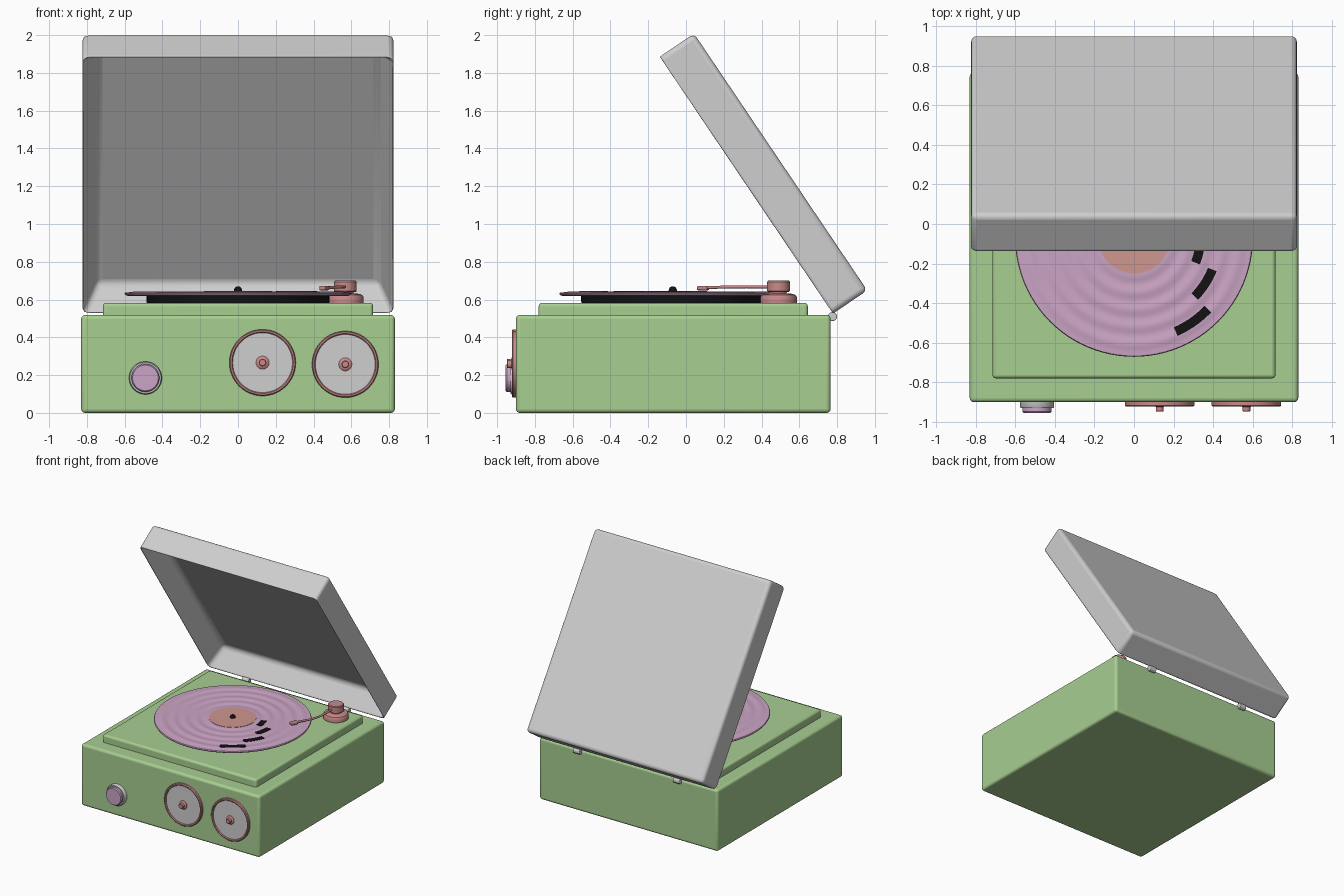
import bpy, bmesh, math
from mathutils import Vector, Matrix

if "Cube" in bpy.data.objects:
    bpy.data.objects.remove(bpy.data.objects["Cube"])


def mat(name, rgb):
    m = bpy.data.materials.new(name)
    m.diffuse_color = (*rgb, 1)
    m.use_nodes = True
    m.node_tree.nodes["Principled BSDF"].inputs["Base Color"].default_value = m.diffuse_color
    return m


GREEN = mat("sage_green", (0.39, 0.62, 0.285))
GREY = mat("light_grey", (0.62, 0.62, 0.62))
LILAC = mat("lilac", (0.60, 0.375, 0.56))
SALMON = mat("salmon", (0.62, 0.31, 0.28))
PINK = mat("dusty_pink", (0.58, 0.25, 0.25))
BLACK = mat("black", (0.006, 0.006, 0.006))


def finish(name, bm, material, bevel=0, segs=4, angle=35):
    bmesh.ops.recalc_face_normals(bm, faces=bm.faces)
    me = bpy.data.meshes.new(name)
    bm.to_mesh(me)
    bm.free()
    ob = bpy.data.objects.new(name, me)
    bpy.context.collection.objects.link(ob)
    me.materials.append(material)
    if bevel:
        b = ob.modifiers.new("bevel", 'BEVEL')
        b.width, b.segments, b.limit_method = bevel, segs, 'ANGLE'
    bpy.ops.object.select_all(action='DESELECT')
    ob.select_set(True)
    bpy.context.view_layer.objects.active = ob
    bpy.ops.object.shade_smooth_by_angle(angle=math.radians(angle))
    return ob


def box_bm(lo, hi):
    bm = bmesh.new()
    bmesh.ops.create_cube(bm, size=1)
    for v in bm.verts:
        v.co = Vector([(a + b) / 2 + c * (b - a) for a, b, c in zip(lo, hi, v.co)])
    return bm


def lathe(name, profile, loc, material, axis='Z', n=64, angle=35):
    """Spin (radius, height) points; axis 'Y' points the height towards the front."""
    bm = bmesh.new()
    rings = []
    for r, h in profile:
        if r == 0:
            rings.append([bm.verts.new((0, 0, h))])
        else:
            rings.append([bm.verts.new((r * math.cos(2 * math.pi * i / n),
                                        r * math.sin(2 * math.pi * i / n), h)) for i in range(n)])
    for a, b in zip(rings, rings[1:]):
        for i in range(n):
            j = (i + 1) % n
            q = [a[i % len(a)], a[j % len(a)], b[j % len(b)], b[i % len(b)]]
            bm.faces.new(list(dict.fromkeys(q)))
    if axis == 'Y':
        bm.transform(Matrix.Rotation(math.radians(90), 4, 'X'))
    bm.transform(Matrix.Translation(loc))
    return finish(name, bm, material, angle=angle)


# case and raised deck
finish("case", box_bm((-0.83, -0.9, 0), (0.83, 0.765, 0.518)), GREEN, 0.02)
finish("deck", box_bm((-0.715, -0.78, 0.45), (0.715, 0.645, 0.582)), GREEN, 0.018)

# open lid: hollow box, tipped back about its rear lower edge
bm = box_bm((-0.823, -1.64, 0), (0.823, 0, 0.235))
bm.faces.ensure_lookup_table()
rim = [f for f in bm.faces if f.normal.z < -0.9]
bmesh.ops.inset_region(bm, faces=rim, thickness=0.108)
bmesh.ops.translate(bm, verts=rim[0].verts, vec=(0, 0, 0.19))
bm.transform(Matrix.Translation((0, 0.765, 0.517)) @ Matrix.Rotation(math.radians(-56), 4, 'X'))
finish("lid", bm, GREY, 0.028)

# hinges
for s in (-1, 1):
    bm = bmesh.new()
    bmesh.ops.create_cone(bm, cap_ends=True, segments=24, radius1=0.024, radius2=0.024, depth=0.06)
    bm.transform(Matrix.Translation((s * 0.465, 0.775, 0.51)) @ Matrix.Rotation(math.radians(90), 4, 'Y'))
    finish("hinge", bm, GREY, 0.004, 2)

# platter, record with gentle grooves, label, spindle
C = Vector((0, -0.07, 0))
lathe("platter", [(0, 0.575), (0.48, 0.575), (0.485, 0.59), (0.485, 0.622), (0, 0.622)], C, BLACK, n=96)
top = [(0.19 + 0.39 * i / 50, 0.641 + 0.0025 * math.cos(2 * math.pi * 4.5 * i / 50)) for i in range(51)]
lathe("record", [(0, 0.62), (0.585, 0.62), (0.597, 0.624), (0.601, 0.631), (0.597, 0.638)]
      + top[::-1] + [(0, 0.643)], C, LILAC, n=96)
lathe("record_label", [(0, 0.64), (0.18, 0.64), (0.18, 0.646), (0, 0.646)], C, SALMON)
lathe("spindle", [(0, 0.64), (0.022, 0.64), (0.022, 0.65), (0.017, 0.662), (0.009, 0.669), (0, 0.67)],
      C, BLACK, n=24)

# stepped dark arc marks on the record
for k in range(4):
    r0 = 0.22 + 0.0917 * k
    a0, a1 = math.radians(22 - 22 * k), math.radians(-22 * k)
    bm = bmesh.new()
    pts = []
    for i in range(13):
        a = a0 + (a1 - a0) * i / 12
        d = Vector((math.cos(a), math.sin(a), 0))
        pts.append([bm.verts.new(C + d * r + Vector((0, 0, 0.6455))) for r in (r0, r0 + 0.047)])
    for p, q in zip(pts, pts[1:]):
        bm.faces.new((p[0], p[1], q[1], q[0]))
    ext = bmesh.ops.extrude_face_region(bm, geom=bm.faces[:])
    bmesh.ops.translate(bm, vec=(0, 0, -0.005),
                        verts=[g for g in ext["geom"] if isinstance(g, bmesh.types.BMVert)])
    finish("record_mark", bm, BLACK)

# tonearm base and pivot
P = Vector((0.568, 0.49, 0))
lathe("tonearm_base", [(0, 0.57), (0.095, 0.57), (0.097, 0.58), (0.097, 0.612), (0.09, 0.624),
                       (0.075, 0.63), (0.045, 0.633), (0.042, 0.642), (0, 0.642)], P, PINK)
lathe("tonearm_pivot", [(0, 0.64), (0.055, 0.64), (0.06, 0.645), (0.06, 0.694), (0.055, 0.7), (0, 0.7)],
      P, PINK)

# tonearm tube and headshell
cu = bpy.data.curves.new("tonearm", 'CURVE')
cu.dimensions = '3D'
cu.bevel_depth, cu.bevel_resolution, cu.use_fill_caps = 0.008, 3, True
sp = cu.splines.new('BEZIER')
path = [(0.565, 0.46, 0.667), (0.55, 0.25, 0.667), (0.47, 0.11, 0.663)]
sp.bezier_points.add(2)
for bp, co in zip(sp.bezier_points, path):
    bp.co = co
    bp.handle_left_type = bp.handle_right_type = 'AUTO'
arm = bpy.data.objects.new("tonearm", cu)
bpy.context.collection.objects.link(arm)
cu.materials.append(PINK)
bm = box_bm((-0.017, -0.03, -0.012), (0.017, 0.03, 0.012))
bm.transform(Matrix.Translation((0.457, 0.09, 0.661)) @ Matrix.Rotation(math.radians(-28), 4, 'Z'))
finish("headshell", bm, PINK, 0.007, 3)

# front volume knob
K = (-0.49, -0.9, 0.185)
lathe("knob_ring", [(0, -0.02), (0.087, -0.02), (0.087, 0.022), (0.082, 0.03), (0.07, 0.03), (0, 0.03)],
      K, GREY, 'Y')
lathe("knob", [(0, 0.02), (0.074, 0.02), (0.074, 0.048), (0.068, 0.055), (0, 0.055)], K, LILAC, 'Y')

# front speakers: rim, cone disc, centre stud
for x, z in ((0.13, 0.266), (0.568, 0.257)):
    S = (x, -0.9, z)
    lathe("speaker_rim", [(0.158, -0.02), (0.176, -0.02), (0.176, 0.016), (0.171, 0.022),
                          (0.163, 0.022), (0.158, 0.016), (0.158, -0.02)], S, PINK, 'Y')
    lathe("speaker_disc", [(0, -0.01), (0.162, -0.01), (0.162, 0.012), (0, 0.012)], S, GREY, 'Y')
    lathe("speaker_stud", [(0, 0), (0.035, 0), (0.035, 0.016), (0.028, 0.022), (0.02, 0.024),
                           (0.02, 0.045), (0.016, 0.048), (0, 0.048)], S, PINK, 'Y', 32)
